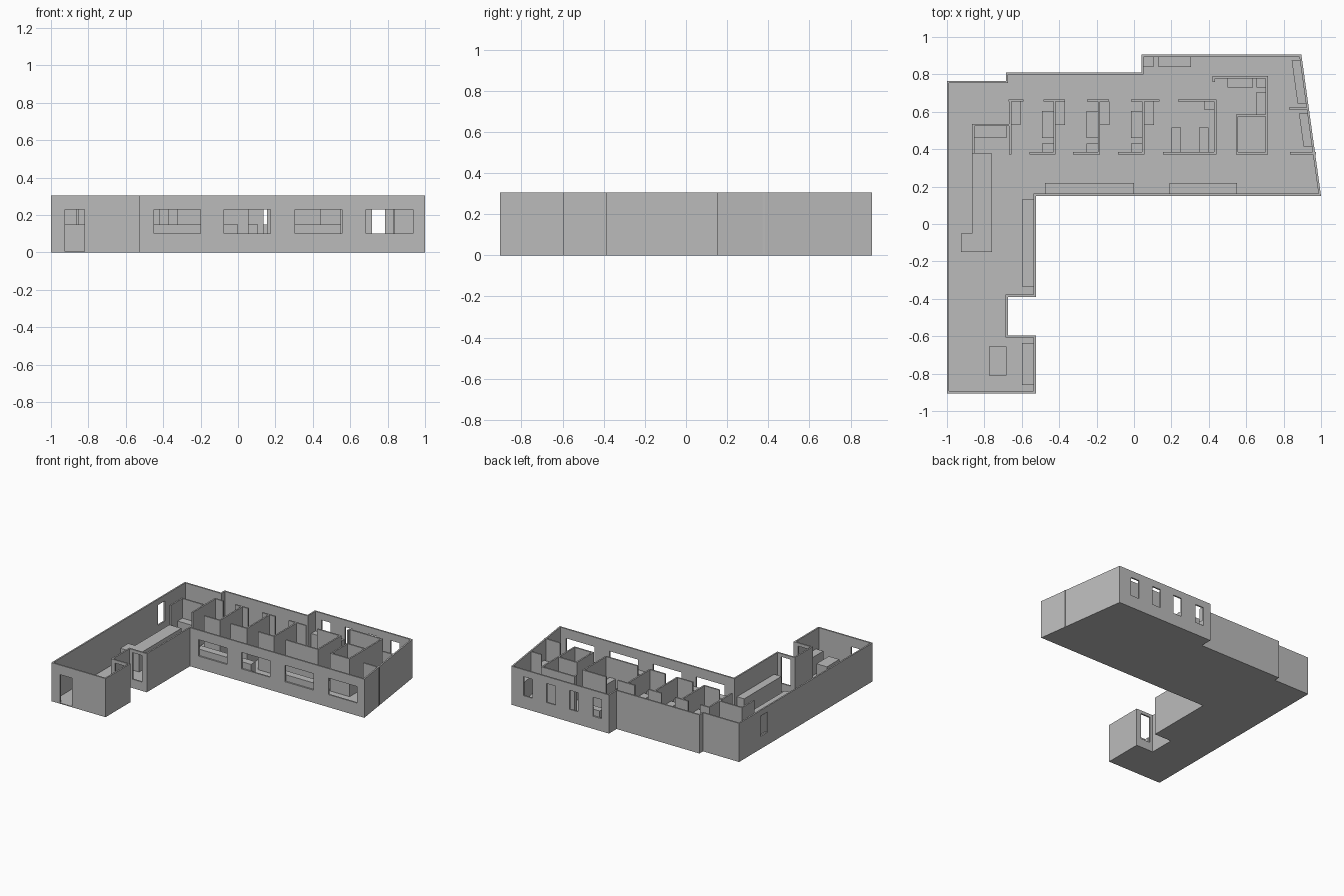
import bpy
import bmesh
from mathutils import Vector

HEIGHT = 0.305      # wall height
THICK = 0.012       # wall thickness
SLAB = 0.006        # floor thickness
DESK = 0.15         # furniture height

default_cube = bpy.data.objects.get("Cube")
if default_cube:
    bpy.data.objects.remove(default_cube, do_unlink=True)

grey = bpy.data.materials.new("plain_grey")
grey.use_nodes = True
grey.diffuse_color = (0.5, 0.5, 0.5, 1)
for node in grey.node_tree.nodes:
    if node.type == "BSDF_PRINCIPLED":
        node.inputs["Base Color"].default_value = grey.diffuse_color


def finish(name, bm):
    """Turn a bmesh into a linked object with the grey material."""
    bmesh.ops.recalc_face_normals(bm, faces=bm.faces)
    mesh = bpy.data.meshes.new(name)
    bm.to_mesh(mesh)
    bm.free()
    mesh.materials.append(grey)
    obj = bpy.data.objects.new(name, mesh)
    bpy.context.scene.collection.objects.link(obj)
    return obj


def prism(name, outline, bottom, top):
    """Upright solid over a flat outline."""
    bm = bmesh.new()
    base = bm.faces.new([bm.verts.new((x, y, bottom)) for x, y in outline])
    raised = bmesh.ops.extrude_face_region(bm, geom=[base])["geom"]
    verts = [g for g in raised if isinstance(g, bmesh.types.BMVert)]
    bmesh.ops.translate(bm, verts=verts, vec=(0, 0, top - bottom))
    return finish(name, bm)


def box(name, x0, x1, y0, y1, bottom=SLAB, top=DESK):
    return prism(name, [(x0, y0), (x1, y0), (x1, y1), (x0, y1)], bottom, top)


def wall_x(name, x0, x1, y):
    """Partition running along x, centred on y."""
    return box(name, x0, x1, y - THICK / 2, y + THICK / 2, SLAB, HEIGHT)


def wall_y(name, x, y0, y1):
    """Partition running along y, centred on x."""
    return box(name, x - THICK / 2, x + THICK / 2, y0, y1, SLAB, HEIGHT)


def inset(outline, dist):
    """Mitred inward offset of a counter-clockwise outline."""
    pts = [Vector(p) for p in outline]
    result = []
    for i, p in enumerate(pts):
        a = (p - pts[i - 1]).normalized()
        b = (pts[(i + 1) % len(pts)] - p).normalized()
        na, nb = Vector((-a.y, a.x)), Vector((-b.y, b.x))
        result.append(p + (na + nb) * dist / (1 + na.dot(nb)))
    return result


# Outer walls as a closed ring, and the floor inside it
WEST, WING, NOTCH = -1, -0.525, -0.675
FRONT, BACK, HALL = -0.905, 0.905, 0.15
plan = [(WEST, FRONT), (WING, FRONT), (WING, -0.595), (NOTCH, -0.595),
        (NOTCH, -0.39), (WING, -0.39), (WING, HALL), (1, HALL),
        (0.895, BACK), (0.04, BACK), (0.04, 0.81), (-0.685, 0.81),
        (-0.685, 0.765), (WEST, 0.765)]
inner = inset(plan, THICK)
bm = bmesh.new()
rings = [[bm.verts.new((p[0], p[1], z)) for p in loop]
         for loop, z in ((plan, 0), (plan, HEIGHT), (inner, HEIGHT), (inner, 0))]
for k in range(4):
    r, s = rings[k], rings[(k + 1) % 4]
    for i in range(len(plan)):
        j = (i + 1) % len(plan)
        bm.faces.new((r[i], r[j], s[j], s[i]))
outer_walls = finish("outer_walls", bm)
prism("floor", inner, 0, SLAB)

# Openings cut through the outer walls
cutters = []


def opening(x0, x1, y0, y1, bottom, top):
    cutters.append(box("opening_cutter", x0, x1, y0, y1, bottom, top))


def opening_in_x_wall(x0, x1, y, bottom, top):
    opening(x0, x1, y - 0.03, y + 0.03, bottom, top)


for x in (-0.45, -0.075, 0.305, 0.685):              # wide front windows
    opening_in_x_wall(x, x + 0.25, HALL, 0.1, 0.23)
for x in (0.105, 0.31, 0.51, 0.71):                  # narrow back windows
    opening_in_x_wall(x, x + 0.077, BACK, 0.1, 0.25)
opening_in_x_wall(-0.925, -0.82, FRONT, SLAB, 0.23)  # entrance door
for y in (-0.39, -0.595):                            # openings in the recess
    opening_in_x_wall(-0.65, -0.565, y, 0.07, 0.28)
opening(WEST - 0.03, WEST + 0.03, 0.41, 0.5, 0.1, 0.26)

for cutter in cutters:
    cutter.hide_render = True
    mod = outer_walls.modifiers.new("opening", "BOOLEAN")
    mod.operation = "DIFFERENCE"
    mod.solver = "EXACT"
    mod.object = cutter
depsgraph = bpy.context.evaluated_depsgraph_get()
cut_mesh = bpy.data.meshes.new_from_object(outer_walls.evaluated_get(depsgraph))
outer_walls.modifiers.clear()
outer_walls.data = cut_mesh
for cutter in cutters:
    bpy.data.objects.remove(cutter, do_unlink=True)

# Row of small rooms: corridor walls with door gaps
NEAR, FAR = 0.378, 0.66
for x0, x1 in ((-0.67, -0.59), (-0.485, -0.37), (-0.25, -0.135),
               (-0.015, 0.135), (0.235, 0.44)):
    wall_x("room_back_wall", x0, x1, FAR)
for x0, x1 in ((-0.56, -0.42), (-0.325, -0.185), (-0.085, 0.056),
               (0.155, 0.44), (0.545, 0.715), (0.835, 0.972)):
    wall_x("room_front_wall", x0, x1, NEAR)
for x in (-0.662, -0.425, -0.187, 0.05, 0.435):
    wall_y("room_divider", x, NEAR - THICK / 2, FAR + THICK / 2)

# Repeating furniture beside the dividers
for x in (-0.425, -0.187, 0.05):
    box("room_desk", x - 0.066, x - 0.006, 0.46, 0.605)
    box("room_stand", x - 0.066, x - 0.006, 0.384, 0.43)
for x in (-0.662, -0.425, -0.187, 0.05):
    box("room_cabinet", x + 0.006, x + 0.056, 0.53, 0.654)
for x in (0.2, 0.347):
    box("large_room_desk", x, x + 0.052, 0.384, 0.515)
box("corner_stand", 0.375, 0.429, 0.612, 0.654)

# Storage corner on the west side
wall_y("store_side_wall", -0.859, 0.378, 0.535)
wall_x("store_back_wall", -0.865, -0.662, 0.529)
box("store_cabinet", -0.853, -0.68, 0.463, 0.523)

# Enclosed rooms toward the east end
wall_x("kitchen_back_wall", 0.42, 0.716, 0.785)
wall_y("kitchen_stub_wall", 0.427, 0.76, 0.791)
wall_y("kitchen_side_wall", 0.71, 0.372, 0.791)
wall_x("closet_back_wall", 0.545, 0.71, 0.58)
wall_y("closet_side_wall", 0.551, 0.372, 0.586)
wall_x("east_divider", 0.83, 0.926, 0.617)
box("kitchen_counter", 0.5, 0.635, 0.73, 0.779)
box("kitchen_corner_unit", 0.655, 0.704, 0.73, 0.779)
box("kitchen_side_counter", 0.655, 0.704, 0.586, 0.705)

# Desks that follow the slanted east wall
for y0, y1 in ((0.645, 0.875), (0.415, 0.59)):
    edge = [1 - THICK - (y - HALL) * 0.138 for y in (y0, y1)]
    prism("slanted_desk", [(edge[0] - 0.045, y0), (edge[0], y0),
                           (edge[1], y1), (edge[1] - 0.045, y1)], SLAB, DESK)

# L-shaped reception counter
prism("reception_counter", [(-0.925, -0.15), (-0.76, -0.15), (-0.76, 0.378),
                            (-0.865, 0.378), (-0.865, -0.05), (-0.925, -0.05)],
      SLAB, DESK)

# Counters and tables along the outer walls
box("wing_bench", -0.6, -0.537, -0.335, 0.13)
box("entrance_bench", -0.6, -0.537, -0.86, -0.635)
box("entrance_table", -0.775, -0.683, -0.81, -0.655)
box("front_counter_west", -0.475, 0, 0.162, 0.22)
box("front_counter_east", 0.19, 0.55, 0.162, 0.22)
box("back_stand", 0.052, 0.105, 0.84, 0.893)
box("back_counter", 0.13, 0.305, 0.84, 0.893)
